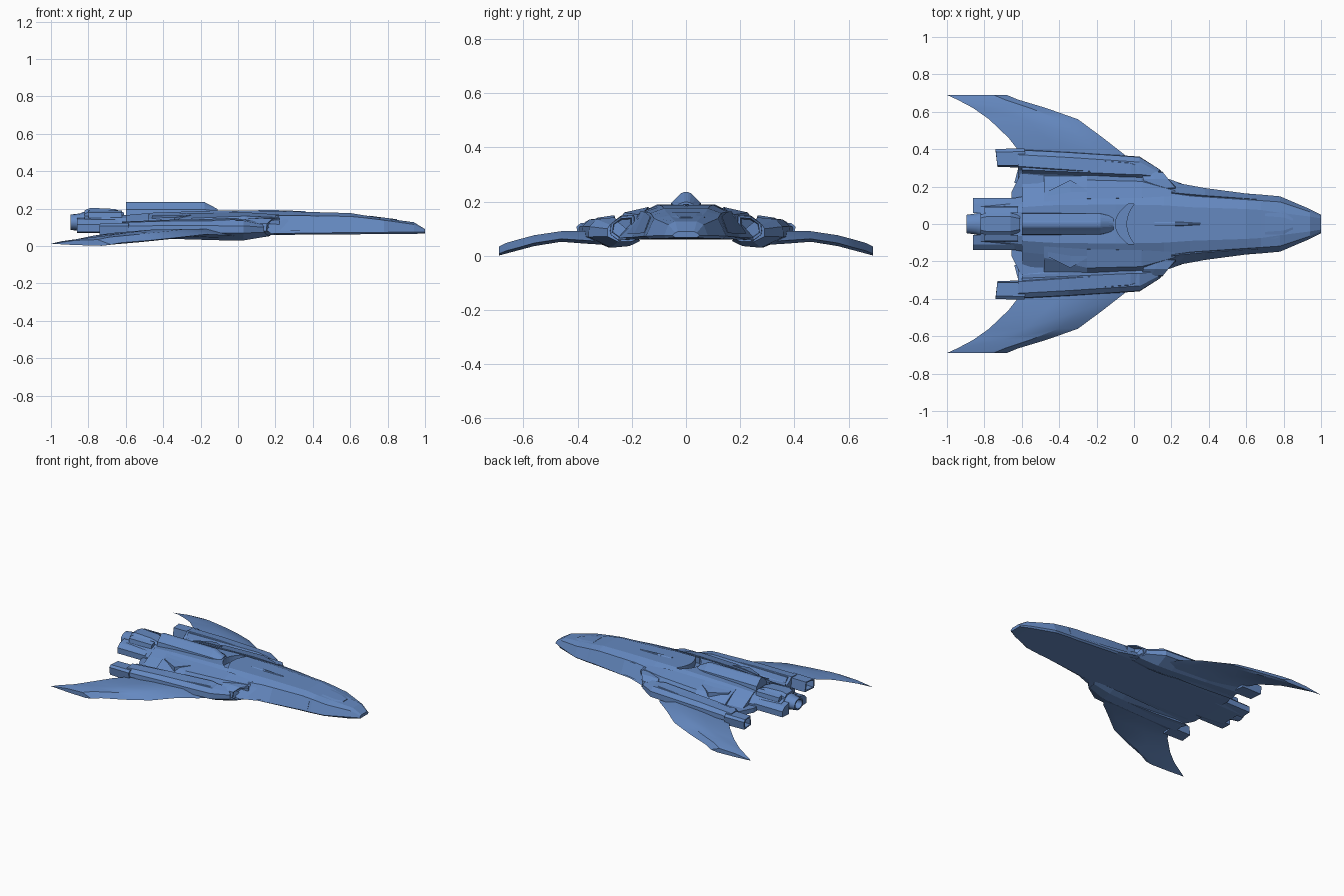
import bpy, bmesh, math

paint = bpy.data.materials.new("blue_paint")
paint.diffuse_color = (.13, .25, .53, 1)

def loft(name, rings, mirror=False, smooth=0):
    """Skin a list of closed rings of (x, y, z) points and cap both ends."""
    bm = bmesh.new()
    vs = [[bm.verts.new(p) for p in r] for r in rings]
    n = len(rings[0])
    for a, b in zip(vs, vs[1:]):
        for i in range(n):
            j = (i + 1) % n
            bm.faces.new((a[i], a[j], b[j], b[i]))
    bm.faces.new(vs[0])
    bm.faces.new(vs[-1])
    bmesh.ops.remove_doubles(bm, verts=bm.verts, dist=1e-5)
    bmesh.ops.recalc_face_normals(bm, faces=bm.faces)
    me = bpy.data.meshes.new(name)
    bm.to_mesh(me)
    bm.free()
    me.materials.append(paint)
    ob = bpy.data.objects.new(name, me)
    bpy.context.collection.objects.link(ob)
    if mirror:
        m = ob.modifiers.new("mirror", 'MIRROR')
        m.use_axis = (False, True, False)
        m.use_mirror_merge = False
    if smooth:
        bpy.context.view_layer.objects.active = ob
        ob.select_set(True)
        bpy.ops.object.shade_smooth_by_angle(angle=math.radians(smooth))
        ob.select_set(False)
    return ob

def sym(x, half):
    """Full ring across y = 0 from a half outline listed bottom to top."""
    return [(x, y, z) for y, z in half] + [(x, -y, z) for y, z in reversed(half)]

def at(x, prof):
    return [(x, y, z) for y, z in prof]

# Main hull: x, bottom w, bottom z, side w, side z, shoulder w, shoulder z, top w, top z
hull_rows = [
    (1.0, .04, .068, .05, .075, .04, .085, .03, .09),
    (.94, .075, .064, .08, .076, .065, .115, .04, .127),
    (.78, .135, .063, .148, .073, .118, .138, .06, .148),
    (.68, .148, .063, .157, .072, .125, .150, .075, .163),
    (.60, .153, .062, .163, .072, .13, .158, .08, .176),
    (.30, .185, .06, .20, .068, .15, .163, .09, .184),
    (.16, .19, .06, .25, .066, .17, .159, .10, .188),
    (-.10, .17, .063, .27, .07, .175, .157, .105, .19),
    (-.45, .17, .065, .27, .072, .165, .148, .10, .178),
    (-.60, .17, .065, .265, .072, .15, .13, .09, .165)]
hull = loft("hull", [sym(r[0], list(zip(r[1::2], r[2::2]))) for r in hull_rows])

# Curved slot behind the canopy
ys = [-.108 + .018 * i for i in range(13)]
arc = [(-.10 + 6 * y * y, y) for y in ys] + [(-.04 + 3.5 * y * y, y) for y in reversed(ys)]
cutter = loft("slot_cutter", [[(x, y, z) for x, y in arc] for z in (.145, .26)])
cutter.hide_render = True
cutter.hide_set(True)

def carve(ob):
    cut = ob.modifiers.new("slot", 'BOOLEAN')
    cut.object = cutter
    cut.operation = 'DIFFERENCE'
carve(hull)

# Raised dorsal spine
bell = [(.06, .165), (.055, .195), (.034, .215), (.018, .231), (.008, .235)]
loft("dorsal_spine", [
    sym(-.60, bell), sym(-.18, bell),
    sym(-.11, [(.045, .165), (.04, .185), (.025, .192), (.014, .196), (.006, .198)])])

# Canopy strip and nose visor
loft("canopy_strip", [sym(x, [(w, .17), (w, z), (w * .5, z + .004)])
                      for x, w, z in ((.11, .012, .188), (.22, .012, .187), (.36, .004, .182))])
loft("nose_visor", [sym(x, [(w, z - .03), (w, z), (w * .5, z + .006)])
                    for x, w, z in ((.70, .085, .156), (.80, .07, .143), (.85, .035, .137))])

# Cheek panels on the forward hull
loft("cheek_panel", [
    at(.66, [(.155, .085), (.132, .146), (.12, .13)]),
    at(.38, [(.192, .08), (.152, .162), (.13, .13)]),
    at(.20, [(.225, .08), (.168, .164), (.13, .13)])], mirror=True)

# Shoulder panels beside the spine
loft("shoulder_panel", [
    at(.22, [(.15, .12), (.185, .13), (.178, .152), (.15, .168)]),
    at(.04, [(.14, .09), (.26, .10), (.228, .160), (.14, .180)]),
    at(-.25, [(.13, .09), (.272, .10), (.235, .148), (.135, .176)]),
    at(-.48, [(.12, .09), (.272, .09), (.18, .143), (.12, .168)])], mirror=True)
loft("shoulder_rail", [
    at(-.25, [(.17, .12), (.18, .12), (.18, .166), (.17, .168)]),
    at(-.34, [(.17, .12), (.235, .12), (.235, .152), (.17, .166)]),
    at(-.46, [(.15, .12), (.175, .12), (.175, .155), (.15, .163)])], mirror=True)

# Side pods
pod_prof = [(.17, .055), (.21, .036), (.28, .03), (.365, .07), (.362, .108), (.335, .135),
            (.268, .142), (.245, .11)]
def pod_ring(x, dy, s, dz=0, k=1):
    return [(x, .28 + dy + (y - .28) * s, .09 + dz + (z - .09) * k) for y, z in pod_prof]
loft("side_pod", [
    [(.18, .18, .062), (.17, .20, .053), (.165, .25, .052), (.14, .29, .072), (.14, .29, .10),
     (.13, .28, .115), (.15, .25, .125), (.165, .22, .10)],
    pod_ring(.03, -.003, .98),
    pod_ring(-.08, .003, 1.0),
    pod_ring(-.35, .022, .98, .003, .92),
    pod_ring(-.62, .040, .92, .003, .72)], mirror=True)

# Pod top ridge
loft("pod_ridge", [
    at(.08, [(.25, .10), (.30, .10), (.29, .125), (.265, .13)]),
    at(-.02, [(.245, .10), (.34, .10), (.325, .141), (.265, .15)]),
    at(-.60, [(.265, .09), (.39, .09), (.37, .121), (.29, .128)])], mirror=True)

# Intake lips with swept, hollow mouths
def lip(x0, sweep, s):
    pts = [(.185, .06), (.25, .055), (.283, .08), (.278, .12), (.24, .148), (.19, .152)]
    return [(x0 - sweep * (y - .185), .235 + (y - .235) * s, .105 + (z - .105) * s) for y, z in pts]
loft("intake_lip", [lip(.06, .2, .92), lip(.14, .5, 1), lip(.225, .75, .95),
                    lip(.225, .75, .75), lip(.17, .6, .65)], mirror=True)

# Pod exhausts with recessed ends
def duct(x, s):
    pts = [(-.05, -.038), (.045, -.038), (.052, .02), (.035, .034), (-.04, .034)]
    return [(x - .1 * a, .352 + a * s, .088 + b * s) for a, b in pts]
loft("pod_exhaust", [duct(-.58, 1), duct(-.735, .95), duct(-.735, .72), duct(-.65, .62)], mirror=True)

# Wings: y, leading x, trailing x, edge z, top z, bottom z
wing_rows = [
    (.22, .06, -.64, .055, .09, .036),
    (.37, -.05, -.60, .065, .092, .045),
    (.46, -.165, -.67, .07, .091, .052),
    (.56, -.30, -.775, .055, .076, .036),
    (.62, -.47, -.86, .037, .060, .020),
    (.665, -.62, -.945, .025, .047, .008),
    (.69, -.68, -1.0, .012, .034, .001)]
def wing_ring(y, le, te, ze, zt, zb):
    c = te - le
    zl = ze * .6 + zb * .4
    return [(le, y, zl), (le + c * .22, y, zt), (le + c * .6, y, zt * .8 + ze * .2), (te, y, ze),
            (le + c * .6, y, zb + .004), (le + c * .15, y, zb)]
loft("wing", [wing_ring(*r) for r in wing_rows], mirror=True, smooth=25)

# Tail plates between hull and pods
loft("tail_plate", [[(-.45, .10, z), (-.45, .28, z), (-.60, .28, z), (-.655, .17, z), (-.655, .10, z)]
                    for z in (.066, .098)], mirror=True)

# Rear engine block, side boxes and top housing
block = [(.09, .066), (.135, .08), (.135, .11), (.10, .15), (.06, .165)]
loft("engine_block", [sym(-.55, [(y * 1.15, z) for y, z in block]), sym(-.66, block),
                      sym(-.82, [(y * .9, .11 + (z - .11) * .9) for y, z in block])])
loft("engine_side_box", [at(x, [(.06, .07), (.138, .075), (.138, .115), (.11, .14), (.06, .15)])
                         for x in (-.64, -.86)], mirror=True)
loft("engine_housing", [sym(x, [(w, .14), (w, z - .018), (w * .65, z)])
                        for x, w, z in ((-.61, .045, .178), (-.66, .06, .198),
                                        (-.79, .06, .204), (-.82, .05, .19))])
loft("engine_arm", [at(x, [(.06, .15), (.095, .15), (.09, .18), (.06, .19)])
                    for x in (-.62, -.80)], mirror=True)

# Main nozzle with hollow end
def disc(x, r):
    return [(x, r * 1.2 * math.cos(math.tau * i / 16), .127 + r * math.sin(math.tau * i / 16))
            for i in range(16)]
loft("main_nozzle", [disc(-.72, .054), disc(-.83, .054), disc(-.845, .047), disc(-.895, .041),
                     disc(-.895, .032), disc(-.83, .025)], smooth=30)
